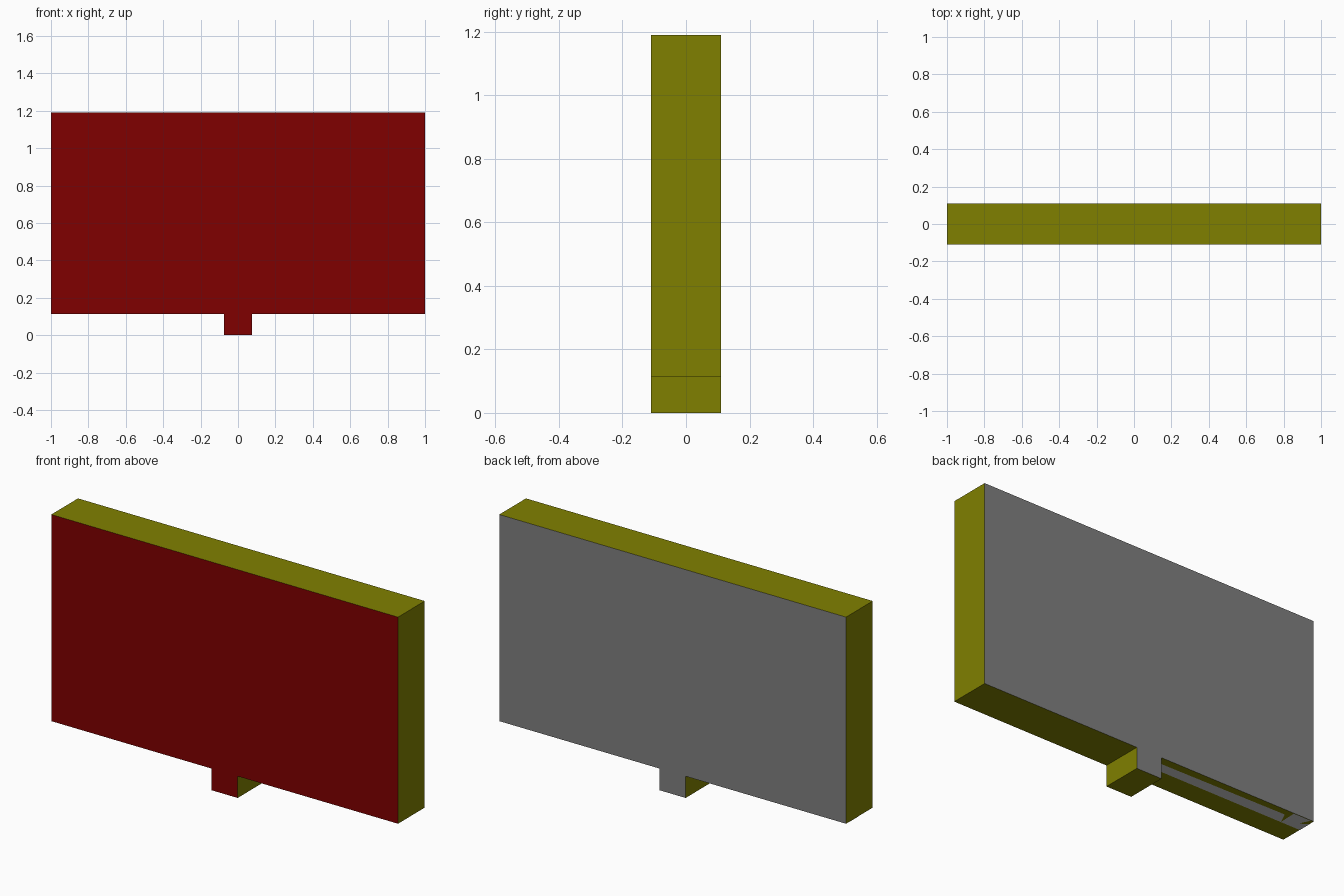
import bpy, bmesh
from mathutils import Vector

if "Cube" in bpy.data.objects:
    bpy.data.objects.remove(bpy.data.objects["Cube"])

W, D, STEM, Z0, Z1 = 1.0, 0.11, 0.075, 0.113, 1.19


def material(name, r, g, b):
    m = bpy.data.materials.new(name)
    m.diffuse_color = (r, g, b, 1)
    m.use_nodes = True
    m.node_tree.nodes["Principled BSDF"].inputs["Base Color"].default_value = m.diffuse_color
    return m


def new_object(name, bm, mats):
    me = bpy.data.meshes.new(name)
    bm.to_mesh(me)
    bm.free()
    for m in mats:
        me.materials.append(m)
    ob = bpy.data.objects.new(name, me)
    bpy.context.collection.objects.link(ob)
    return ob


olive = material("olive", 0.216, 0.216, 0.0)
red = material("dark_red", 0.216, 0.0, 0.0)
grey = material("mid_grey", 0.216, 0.216, 0.216)
silver = material("light_grey", 0.527, 0.527, 0.527)

# Sign board: T-shaped outline extruded front to back
half = [(STEM, 0), (STEM, Z0), (W, Z0), (W, Z1)]
outline = half + [(-x, z) for x, z in reversed(half)]
bm = bmesh.new()
face = bm.faces.new([bm.verts.new((x, -D, z)) for x, z in outline])
ext = bmesh.ops.extrude_face_region(bm, geom=[face], use_keep_orig=True)
bmesh.ops.translate(bm, vec=(0, 2 * D, 0),
                    verts=[v for v in ext["geom"] if isinstance(v, bmesh.types.BMVert)])
bmesh.ops.recalc_face_normals(bm, faces=bm.faces)
# Red front, grey back, olive rim
for f in bm.faces:
    f.material_index = 1 if f.normal.y < -0.5 else 2 if f.normal.y > 0.5 else 0
new_object("sign_board", bm, [olive, red, grey])

# Light strip and notched end patch on the underside, left of the stem
strip = [(-STEM, 0.065), (-STEM, 0.009), (-0.885, 0.009), (-0.853, 0.075)]
patch = [(-0.88, 0.108), (-0.983, 0.108), (-0.957, 0.052),
         (-1.0, 0.08), (-1.0, 0.009), (-0.885, 0.009)]
bm = bmesh.new()
for shape in (strip, patch):
    f = bm.faces.new([bm.verts.new((x, y, Z0 - 0.001)) for x, y in shape])
    f.normal_update()
    if f.normal.z > 0:
        f.normal_flip()
new_object("underside_strip", bm, [silver])
